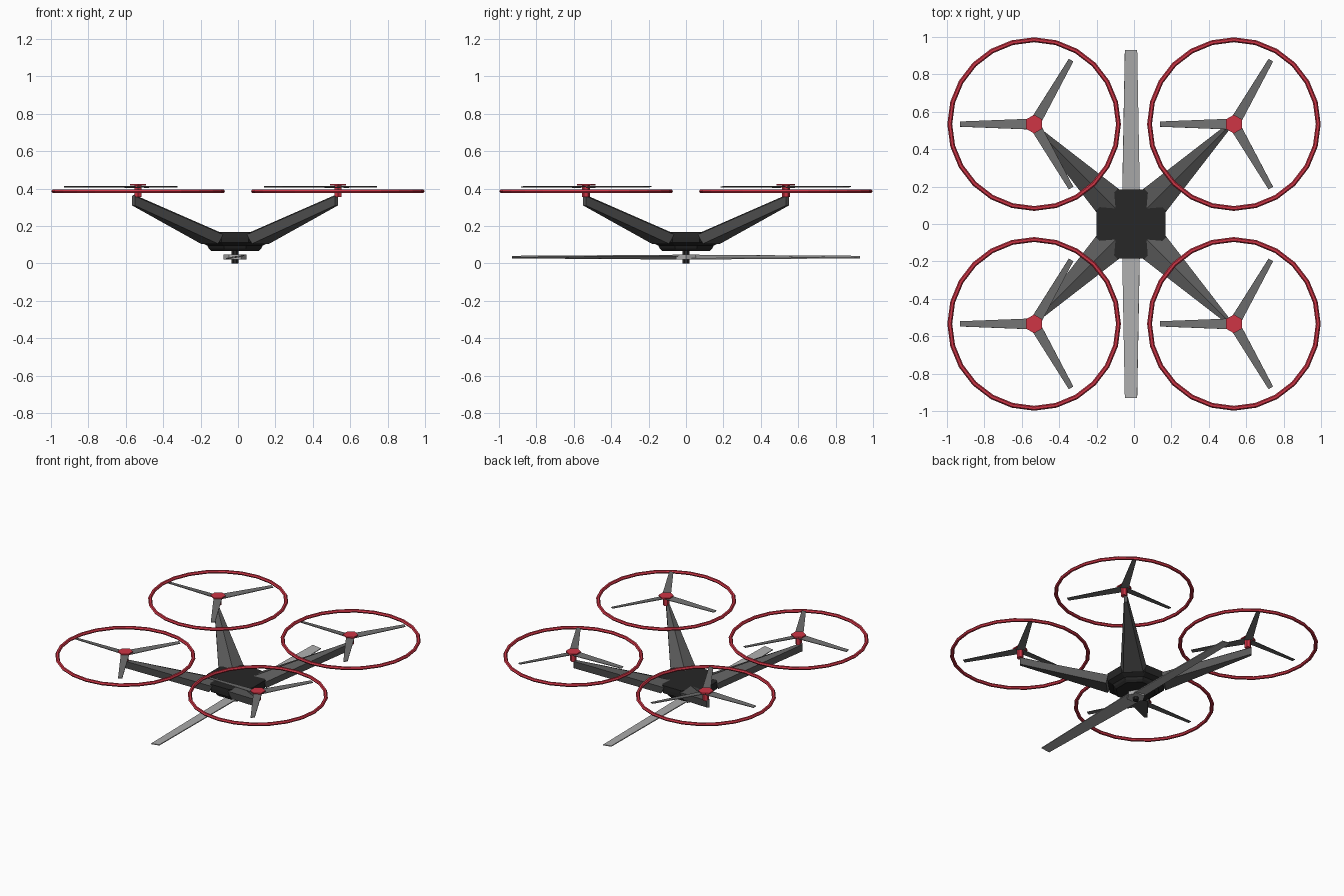
import bpy, bmesh, math
from mathutils import Matrix, Vector

if "Cube" in bpy.data.objects:
    bpy.data.objects.remove(bpy.data.objects["Cube"])


def mat(name, r, g, b):
    m = bpy.data.materials.new(name)
    m.diffuse_color = (r, g, b, 1)
    m.use_nodes = True
    m.node_tree.nodes["Principled BSDF"].inputs["Base Color"].default_value = m.diffuse_color
    return m


RED = mat("red", 0.62, 0.035, 0.06)
BLACK = mat("black", 0.02, 0.02, 0.02)
DARK = mat("dark_grey", 0.10, 0.10, 0.10)
MID = mat("mid_grey", 0.16, 0.16, 0.16)
LIGHT = mat("light_grey", 0.42, 0.42, 0.42)
CX = -0.016  # the frame sits slightly left of the rotor centre


def loft(name, loops, material, loc=(0, 0, 0), rot=0):
    """Skin equal-length loops of points and cap both ends."""
    bm = bmesh.new()
    rows = [[bm.verts.new(p) for p in lp] for lp in loops]
    n = len(rows[0])
    for a, b in zip(rows, rows[1:]):
        for i in range(n):
            bm.faces.new((a[i], a[(i + 1) % n], b[(i + 1) % n], b[i]))
    bm.faces.new(rows[0][::-1])
    bm.faces.new(rows[-1])
    bm.transform(Matrix.Translation(Vector(loc)) @ Matrix.Rotation(rot, 4, 'Z'))
    bmesh.ops.recalc_face_normals(bm, faces=bm.faces)
    me = bpy.data.meshes.new(name)
    bm.to_mesh(me)
    bm.free()
    me.materials.append(material)
    ob = bpy.data.objects.new(name, me)
    bpy.context.collection.objects.link(ob)
    return ob


def ngon(r, z, n=6, start=0):
    return [(r * math.cos(start + i * math.tau / n), r * math.sin(start + i * math.tau / n), z)
            for i in range(n)]


def octagon(h, c, z):
    return [(h, -c, z), (h, c, z), (c, h, z), (-c, h, z),
            (-h, c, z), (-h, -c, z), (-c, -h, z), (c, -h, z)]


def blade(name, sections, pitch, thick, material, loc, rot):
    """Pitched tapered slab along +x; sections are (distance, half width)."""
    loops = []
    for (x, w), p in zip(sections, pitch):
        c, s = math.cos(p), math.sin(p)
        loops.append([(x, a * c - b * s, a * s + b * c) for a, b in
                      ((-w, -thick), (w, -thick), (w, thick), (-w, thick))])
    return loft(name, loops, material, loc, rot)


# Body: flat octagonal top stepping in towards the underside
loft("body", [octagon(h, c, z) for h, c, z in
              ((0.125, 0.052, 0.066), (0.14, 0.058, 0.08), (0.148, 0.06, 0.095),
               (0.182, 0.072, 0.112), (0.184, 0.074, 0.14), (0.184, 0.074, 0.168))],
     BLACK, (CX, 0, 0))

# Arms: ridged, rising and tapering to a thin vertical tip
for i in range(4):
    root = [(0.085, 0.085, 0.169), (0.064, 0.186, 0.155), (0.09, 0.182, 0.105),
            (0.182, 0.09, 0.105), (0.186, 0.064, 0.155)]
    tip = [(0.54, 0.54, 0.368), (0.535, 0.55, 0.36), (0.535, 0.55, 0.31),
           (0.55, 0.535, 0.31), (0.55, 0.535, 0.36)]
    loft(f"arm_{i + 1}", [root, tip], DARK, (CX, 0, 0), i * math.pi / 2)

# Rotors with guard rings
k = 0
for sx in (-1, 1):
    for sy in (-1, 1):
        k += 1
        x, y = 0.534 * sx, 0.534 * sy
        bpy.ops.mesh.primitive_torus_add(location=(x, y, 0.386), major_radius=0.451,
                                         minor_radius=0.013, major_segments=24, minor_segments=6)
        ring = bpy.context.object
        ring.name = f"guard_ring_{k}"
        ring.scale.z = 0.9
        ring.data.materials.append(RED)
        loft(f"rotor_hub_{k}", [ngon(r, z, 6, math.pi / 6) for r, z in
                                ((0.022, 0.355), (0.022, 0.416), (0.05, 0.416), (0.05, 0.424))],
             RED, (x, y, 0))
        for j in range(3):
            blade(f"rotor_{k}_blade_{j + 1}", ((0.015, 0.029), (0.395, 0.014)),
                  (0.12, 0.12), 0.002, MID, (x, y, 0.41), math.radians(60 + 120 * j))

# Lower propeller on its shaft
loft("propeller_shaft", [ngon(0.02, z, 8, math.pi / 8) for z in (0, 0.075)], BLACK, (CX, 0, 0))
loft("propeller_hub", [ngon(0.062, z, 6) for z in (0.021, 0.048)], LIGHT, (CX, 0, 0))
for i, a in enumerate((math.pi / 2, -math.pi / 2)):
    blade(f"propeller_blade_{i + 1}", ((0.03, 0.05), (0.93, 0.033)),
          (0.2, 0.12), 0.003, LIGHT, (CX, 0, 0.034), a)
